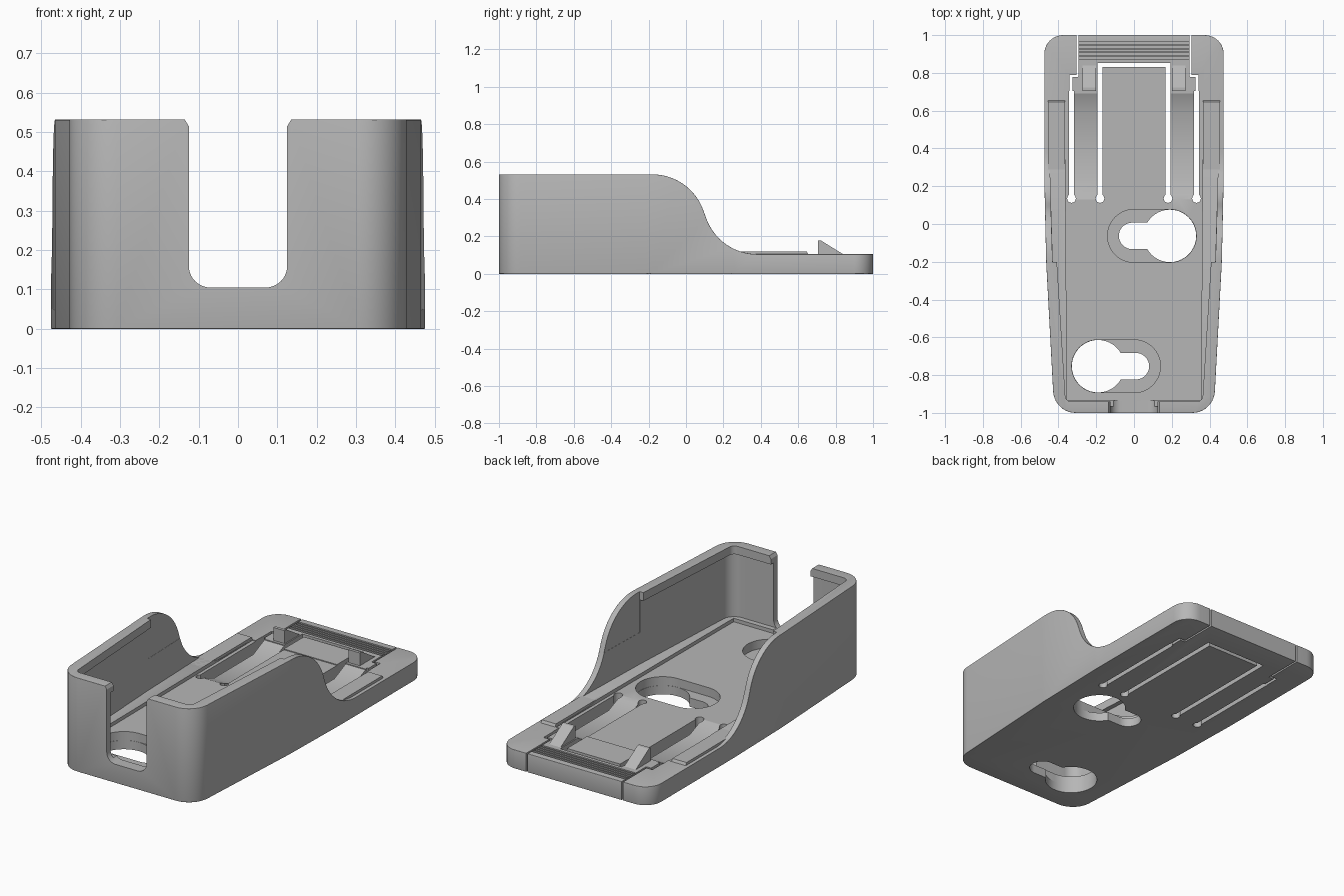
import bpy, bmesh, math
from mathutils import Vector

old = bpy.data.objects.get("Cube")
if old:
    bpy.data.objects.remove(old, do_unlink=True)

grey = bpy.data.materials.new("plain grey")
grey.use_nodes = True
grey.diffuse_color = (0.47, 0.47, 0.47, 1)
grey.node_tree.nodes["Principled BSDF"].inputs["Base Color"].default_value = (0.47, 0.47, 0.47, 1)


def fillet(corners, seg=10):
    """Round each (a, b, radius) corner of a closed polygon."""
    pts, n = [], len(corners)
    for i, (a, b, r) in enumerate(corners):
        p = Vector((a, b))
        if r == 0:
            pts.append(p)
            continue
        u = (Vector(corners[i - 1][:2]) - p).normalized()
        v = (Vector(corners[(i + 1) % n][:2]) - p).normalized()
        half = u.angle(v) / 2
        c = p + (u + v).normalized() * r / math.sin(half)
        t = r / math.tan(half)
        s, e = p + u * t - c, p + v * t - c
        start = math.atan2(s.y, s.x)
        turn = math.atan2(s.x * e.y - s.y * e.x, s.dot(e))
        for k in range(seg + 1):
            w = start + turn * k / seg
            pts.append(c + Vector((math.cos(w), math.sin(w))) * r)
    return pts


def prism(name, pts, lo, hi, axis="Z"):
    """Extrude a flat outline along an axis."""
    place = {"Z": lambda a, b, h: (a, b, h),
             "X": lambda a, b, h: (h, a, b),
             "Y": lambda a, b, h: (a, h, b)}[axis]
    bm = bmesh.new()
    low = [bm.verts.new(place(p[0], p[1], lo)) for p in pts]
    high = [bm.verts.new(place(p[0], p[1], hi)) for p in pts]
    bm.faces.new(low)
    bm.faces.new(high)
    for i in range(len(pts)):
        bm.faces.new((low[i - 1], low[i], high[i], high[i - 1]))
    bmesh.ops.recalc_face_normals(bm, faces=bm.faces)
    me = bpy.data.meshes.new(name)
    bm.to_mesh(me)
    bm.free()
    me.materials.append(grey)
    ob = bpy.data.objects.new(name, me)
    bpy.context.collection.objects.link(ob)
    return ob


def rect(x0, x1, y0, y1):
    return [(x0, y0), (x1, y0), (x1, y1), (x0, y1)]


def stadium(x0, x1, y, r):
    return fillet([(x0 - r, y - r, r * .999), (x1 + r, y - r, r * .999),
                   (x1 + r, y + r, r * .999), (x0 - r, y + r, r * .999)], 14)


def circle(x, y, r, n=40):
    return [(x + r * math.cos(math.tau * i / n), y + r * math.sin(math.tau * i / n)) for i in range(n)]


def mirrored(half):
    """Complete a right-hand outline, listed front to back, with its mirror image."""
    return half + [(-c[0], *c[1:]) for c in reversed(half)]


def select(ob):
    bpy.ops.object.select_all(action="DESELECT")
    bpy.context.view_layer.objects.active = ob
    ob.select_set(True)


def combine(ob, tool, operation="DIFFERENCE"):
    select(ob)
    m = ob.modifiers.new("cut", "BOOLEAN")
    m.operation, m.object, m.solver = operation, tool, "EXACT"
    bpy.ops.object.modifier_apply(modifier=m.name)
    bpy.data.objects.remove(tool, do_unlink=True)


def cut(pts, lo, hi, axis="Z"):
    combine(body, prism("cutter", pts, lo, hi, axis))


def round_edges(ob, width, segments):
    select(ob)
    m = ob.modifiers.new("round", "BEVEL")
    m.width, m.segments = width, segments
    m.limit_method, m.angle_limit = "ANGLE", math.radians(50)
    bpy.ops.object.modifier_apply(modifier=m.name)


# Outer shell: tapered plan shaped by the sweeping side profile
plan = mirrored([(.422, -1, .12), (.465, -.2, 1.0), (.475, .25, 1.0), (.475, 1, .1)])
body = prism("holder_body", fillet(plan), 0, .532)
side = fillet([(-1.2, -.1, 0), (1.2, -.1, 0), (1.2, .105, 0), (.178, .105, .29),
               (.023, .532, .29), (-1.2, .532, 0)], 16)
combine(body, prism("side_profile", side, -1, 1, "X"), "INTERSECT")
round_edges(body, .013, 3)

# Interior, leaving an overhanging lip along the front half of the walls
cut(fillet(mirrored([(.39, -.965, .07), (.43, -.2, 0), (.445, .3, 0), (.445, 1.2, 0)])), .12, .485)
cut(fillet(mirrored([(.362, -.94, .03), (.408, -.2, 0), (.41, 1.2, 0)])), .3, .7)
cut(mirrored([(.431, -.2), (.446, .3), (.446, 1.2)]), .3, .7)
cut(mirrored([(.355, -.935), (.365, .65)]), .1, .2)

# Cable opening in the front wall
cut(fillet([(-.125, .105, .055), (.125, .105, .055), (.125, .515, 0), (.14, .54, 0),
            (.14, .8, 0), (-.14, .8, 0), (-.14, .54, 0), (-.125, .515, 0)]), -1.2, -.85, "Y")

# Two keyhole mounts with sunken seats
for s, y in ((1, -.063), (-1, -.753)):
    cut(stadium(*sorted((0, s * .19)), y, .14), .05, .3)
    cut(circle(s * .19, y, .139), -.1, .3)
    cut(stadium(*sorted((-s * .01, s * .12)), y, .07), -.1, .3)

# Spring arms: thinned strips, slits and round slit ends
arm_dip = [(.13, .108), (.13, .1), (.24, .055), (.59, .055), (.69, .1), (.69, .2), (.13, .2)]
for s in (1, -1):
    cut(arm_dip, *sorted((s * .18, s * .33)), "X")
    for x, end in ((.18, .853), (.331, .705)):
        cut(rect(s * x - .013, s * x + .013, .135, end), -.1, .3)
        cut(circle(s * x, .135, .023, 20), -.1, .3)
    cut(rect(s * .334 - .008, s * .334 + .008, .69, .79), -.1, .3)
    cut(rect(*sorted((s * .296, s * .342)), .778, .79), -.1, .3)
    cut(rect(s * .3 - .005, s * .3 + .005, .78, 1.1), -.1, .3)
cut(rect(-.193, .193, .83, .853), -.1, .3)

# Finger grip grooves on the latch bar
for i in range(5):
    y = .872 + i * .02
    cut([(y, .09), (y + .012, .09), (y + .012, .2), (y, .2)], -.294, .294, "X")

# Guide rails and latch hooks on both sides
parts = [body]
for s, label in ((1, "left"), (-1, "right")):
    parts.append(prism(label + "_guide_rail", [(.2, .09), (.66, .09), (.645, .12), (.2, .12)],
                       *sorted((s * .366, s * .455)), "X"))
    parts.append(prism(label + "_latch_hook",
                       [(.705, .06), (.84, .06), (.84, .105), (.722, .178), (.705, .178)],
                       *sorted((s * .2, s * .272)), "X"))

for ob in parts:
    select(ob)
    bpy.ops.object.shade_smooth_by_angle(angle=math.radians(30))
